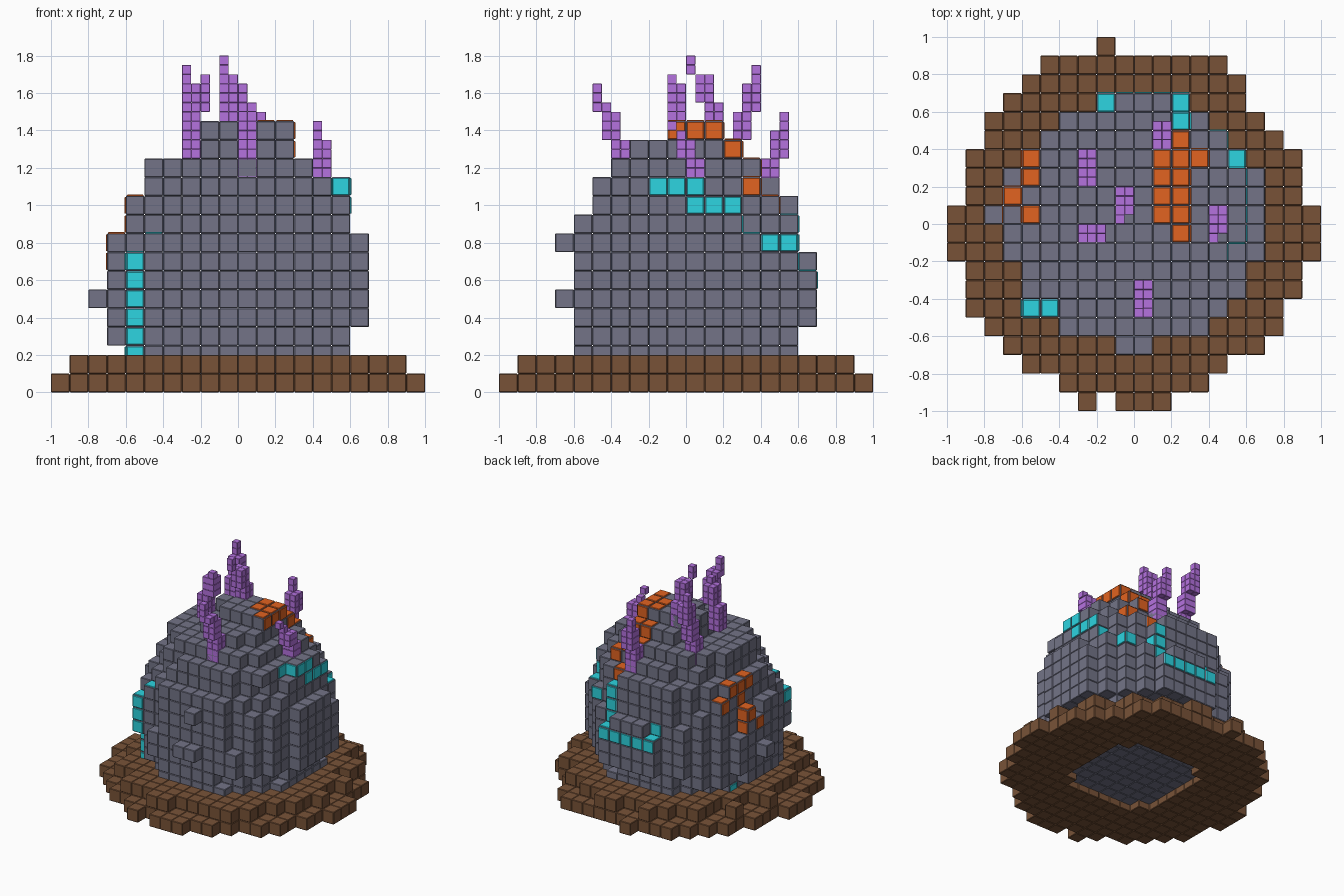
import bpy, bmesh, math, random
from itertools import product
from mathutils import Matrix, Vector

random.seed(4)
cube = bpy.data.objects.get("Cube")
if cube:
    bpy.data.objects.remove(cube)


def material(name, *rgb):
    m = bpy.data.materials.new(name)
    m.use_nodes = True
    m.diffuse_color = (*rgb, 1)
    m.node_tree.nodes["Principled BSDF"].inputs["Base Color"].default_value = (*rgb, 1)
    return m


stone = material("grey stone", .172, .175, .245)
soil = material("brown soil", .19, .086, .039)
teal = material("teal ore", .026, .66, .75)
orange = material("orange ore", .76, .125, .015)
purple = material("purple crystal", .46, .168, .74)


def boxes(name, placed, mat, bevel):
    """One object of bevelled boxes, from (centre, dimensions) pairs."""
    bm = bmesh.new()
    for centre, dims in placed:
        bmesh.ops.create_cube(bm, size=1, matrix=Matrix.Translation(centre) @ Matrix.Diagonal((*dims, 1)))
    bmesh.ops.bevel(bm, geom=bm.edges[:], offset=bevel, segments=1, affect='EDGES')
    mesh = bpy.data.meshes.new(name)
    bm.to_mesh(mesh)
    bm.free()
    mesh.materials.append(mat)
    bpy.context.collection.objects.link(bpy.data.objects.new(name, mesh))


def add(a, b):
    return tuple(p + q for p, q in zip(a, b))


def middle(cell, pitch, lift):
    return Vector(add(cell, (.5, .5, 0))) * pitch + Vector((0, 0, lift))


def voxels(name, cells, mat, pitch=.1, bevel=.004, lift=0):
    """Cubes at whole-number cells; fully buried cells are left out."""
    around = list(product((-1, 0, 1), repeat=3))
    shown = [c for c in sorted(cells) if any(add(c, s) not in cells for s in around)]
    boxes(name, [(middle(c, pitch, lift), (pitch,) * 3) for c in shown], mat, bevel)


# Soil base: left and right ends of each row, front to back, around a central hole
rows = [(-3, 2), (-4, 4), (-6, 5), (-7, 7), (-8, 8), (-9, 8), (-9, 9), (-9, 9), (-10, 10), (-10, 10),
        (-10, 10), (-9, 9), (-9, 9), (-9, 9), (-8, 8), (-8, 7), (-7, 6), (-6, 6), (-5, 5), (-2, -1)]
lower = {(x, j - 10, 0) for j, (a, b) in enumerate(rows) for x in range(a, b)
         if math.hypot(x + .5, j - 9.5) > 4.4}
lower.discard((-2, -10, 0))
upper = {(x, y, 1) for x, y, z in lower
         if 5 < math.hypot(x + .5, y + .5) < 8.5 + random.uniform(-.7, .6)
         and -9 <= x < 9 and -9 <= y < 9}
voxels("soil_base", lower | upper, soil, lift=.05)

# Stone mound: extents of each layer (left, right, front, back), bottom to top
layers = [(-6, 6, -6, 6), (-6, 6, -6, 6), (-7, 6, -6, 6), (-7, 7, -6, 7), (-7, 7, -6, 7),
          (-7, 7, -6, 7), (-7, 7, -6, 7), (-7, 7, -6, 6), (-6, 6, -6, 6), (-6, 6, -5, 6),
          (-5, 6, -5, 5), (-5, 5, -4, 4), (-2, 3, -3, 3), (-2, 3, -1, 2)]
# Plan outline that every layer stays within, front row to back row
plan = [(-4, 4), (-6, 6), (-6, 6), (-6, 7), (-7, 7), (-7, 7), (-7, 7),
        (-7, 7), (-7, 7), (-6, 6), (-5, 5), (-4, 4), (-2, 3)]
mound = set()
for k, (l, r, f, b) in enumerate(layers, 1):
    for y in range(f, b):
        start, end = plan[y + 6]
        for x in range(max(l, start), min(r, end)):
            u = (2 * x + 1 - l - r) / (r - l)
            v = (2 * y + 1 - f - b) / (b - f)
            if u * u + v * v < 1.02:
                mound.add((x, y, k))
# Jutting stones, and hollows under two of the crystals
mound |= {(-8, 0, 5), (-1, -7, 5), (0, -7, 5), (0, -7, 8)}
mound |= {(x, -6, z) for x in (-4, 3) for z in (4, 5)}
mound -= {(4, y, 12) for y in (-2, -1, 0)} | {(x, 4, 11) for x in (3, 4)}

# Ore veins: thin plates on chosen sides (Right, Left, Front, Back, Top) of stone cells
side = {"R": (1, 0, 0), "L": (-1, 0, 0), "F": (0, -1, 0), "B": (0, 1, 0), "T": (0, 0, 1)}
teal_ore = {(-6, -4, z): "F" for z in (2, 3, 4)}
teal_ore |= {(-6, -5, 5): "F", (-6, -5, 6): "F", (-6, -5, 7): "FLT", (-5, -5, 8): "T"}
teal_ore |= {(x, 6, 6): "B" for x in (-1, 0, 1)}
teal_ore |= {(-2, 6, 6): "BT", (2, 6, 6): "BT", (-2, 5, 7): "B"}
teal_ore |= {(2, 5, 7): "B", (2, 5, 8): "BR", (2, 5, 9): "BT"}
teal_ore |= {(5, y, 10): "R" for y in range(3)}
teal_ore |= {(4, -2, 11): "R", (5, -1, 11): "RF", (5, 0, 11): "R"}
teal_ore |= {(5, 2, 9): "B", (5, 3, 8): "T", (4, 4, 8): "RB", (-6, 2, 2): "L"}
orange_ore = {(1, 0, 14): "T", (1, 1, 14): "T", (2, -1, 14): "TR", (2, 0, 14): "TR", (2, 1, 14): "TRB"}
orange_ore |= {(1, 2, 13): "TB", (2, 2, 13): "TRB", (1, 3, 12): "TB", (2, 3, 12): "TB",
               (3, 3, 11): "TRB", (2, 4, 10): "TB"}
orange_ore |= {(-6, 3, 9): "TL", (-6, 2, 10): "TL", (-6, 1, 10): "L", (-6, 0, 10): "TL",
               (-6, 1, 9): "L", (-7, 1, 8): "TLFB", (-7, 1, 7): "B", (-7, 0, 7): "L"}
ore = teal_ore | orange_ore
mound -= {add(c, side[s]) for c in ore for s in ore[c]}
mound |= set(ore)
voxels("stone_mound", mound, stone)


def plates(name, faces, mat):
    placed = []
    for cell, letters in faces.items():
        for s in letters:
            d = Vector(side[s])
            dims = [.009 if n else .09 for n in d]
            placed.append((middle(cell, .1, 0) + d * .052, dims))
    boxes(name, placed, mat, .003)


plates("teal_vein", teal_ore, teal)
plates("orange_vein", orange_ore, orange)


# Crystals: a thick stem that steps sideways every three cells, then a thin tip
def crystal(name, x, y, z, thick, tip, lean):
    cells = set()
    for k in range(-1, thick + tip):
        step = max(k, 0) // 3
        width = (0, 1) if k < thick else (0,)
        cells |= {(x + a + lean[0] * step, y + b + lean[1] * step, z + k)
                  for a in width for b in width}
    voxels(name, cells, purple, .05, .002, .025)


crystal("crystal_back_right", -6, 4, 24, 9, 2, (0, 1))
crystal("crystal_back", 2, 8, 22, 6, 2, (0, 1))
crystal("crystal_centre", -2, 2, 28, 6, 2, (0, -1))
crystal("crystal_right", -6, -2, 27, 6, 1, (1, 0))
crystal("crystal_front", 0, -8, 24, 7, 2, (0, -1))
crystal("crystal_left", 8, 0, 22, 5, 2, (0, -1))
